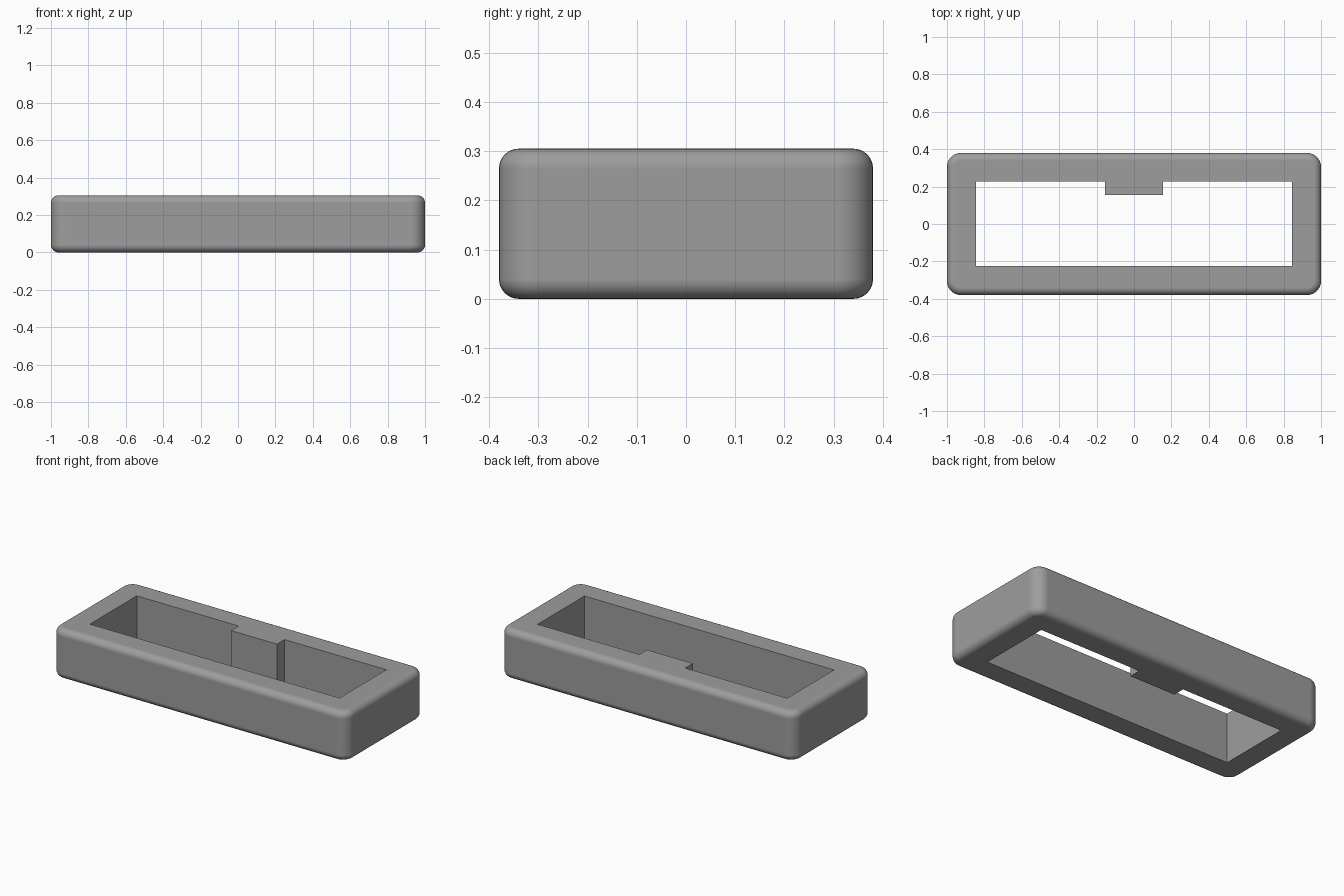
import bpy, bmesh, math

if "Cube" in bpy.data.objects:
    bpy.data.objects.remove(bpy.data.objects["Cube"])

HX, HY, H = 1.0, 0.38, 0.305      # outer half sizes and height
CORNER, FILLET = 0.075, 0.04      # plan corner radius, top/bottom edge radius
SEG = 8

grey = bpy.data.materials.new("grey")
grey.diffuse_color = (0.34, 0.34, 0.34, 1)
grey.use_nodes = True
grey.node_tree.nodes["Principled BSDF"].inputs["Base Color"].default_value = grey.diffuse_color


def rounded_ring(bm, inset, z):
    """Rounded rectangle of vertices, shrunk by inset."""
    r = CORNER - inset
    ring = []
    for q, (sx, sy) in enumerate([(1, 1), (-1, 1), (-1, -1), (1, -1)]):
        for i in range(SEG + 1):
            a = math.radians(90 * (q + i / SEG))
            ring.append(bm.verts.new((sx * (HX - CORNER) + r * math.cos(a),
                                      sy * (HY - CORNER) + r * math.sin(a), z)))
    return ring


def bridge(bm, a, b):
    n = len(a)
    for i in range(n):
        j = (i + 1) % n
        bm.faces.new((a[i], a[j], b[j], b[i]))


def loop_edges(bm, ring):
    return [bm.edges.get((v, ring[i - 1])) for i, v in enumerate(ring)]


bm = bmesh.new()

# Outer shell: rounded wall with filleted lower and upper rims
angles = [math.pi / 2 * i / SEG for i in range(SEG + 1)]
levels = [(FILLET * (1 - math.sin(a)), FILLET * (1 - math.cos(a))) for a in angles]
levels += [(i, H - z) for i, z in reversed(levels)]
outer = [rounded_ring(bm, i, z) for i, z in levels]
for a, b in zip(outer, outer[1:]):
    bridge(bm, a, b)

# Through opening with a full-height tab on the back wall
IX, Y0, Y1, TX, TY = 0.845, -0.225, 0.228, 0.155, 0.155
outline = [(IX, Y0), (IX, Y1), (TX, Y1), (TX, TY),
           (-TX, TY), (-TX, Y1), (-IX, Y1), (-IX, Y0)]
inner = [[bm.verts.new((x, y, z)) for x, y in outline] for z in (0, H)]
bridge(bm, inner[1], inner[0])

# Flat top and bottom faces between the shell and the opening
for ring, hole in ((outer[0], inner[0]), (outer[-1], inner[1])):
    bmesh.ops.triangle_fill(bm, use_beauty=True,
                            edges=loop_edges(bm, ring) + loop_edges(bm, hole))

bmesh.ops.recalc_face_normals(bm, faces=bm.faces[:])
flat = [e for e in bm.edges if len(e.link_faces) == 2 and e.calc_face_angle() < 0.001]
bmesh.ops.dissolve_limit(bm, angle_limit=0.001, verts=[], edges=flat)

mesh = bpy.data.meshes.new("frame")
bm.to_mesh(mesh)
bm.free()
frame = bpy.data.objects.new("frame", mesh)
bpy.context.collection.objects.link(frame)
mesh.materials.append(grey)

# Smooth rims, crisp opening
bpy.context.view_layer.objects.active = frame
frame.select_set(True)
bpy.ops.object.shade_smooth_by_angle(angle=math.radians(35))
weighted = frame.modifiers.new("even_shading", 'WEIGHTED_NORMAL')
weighted.keep_sharp = True
